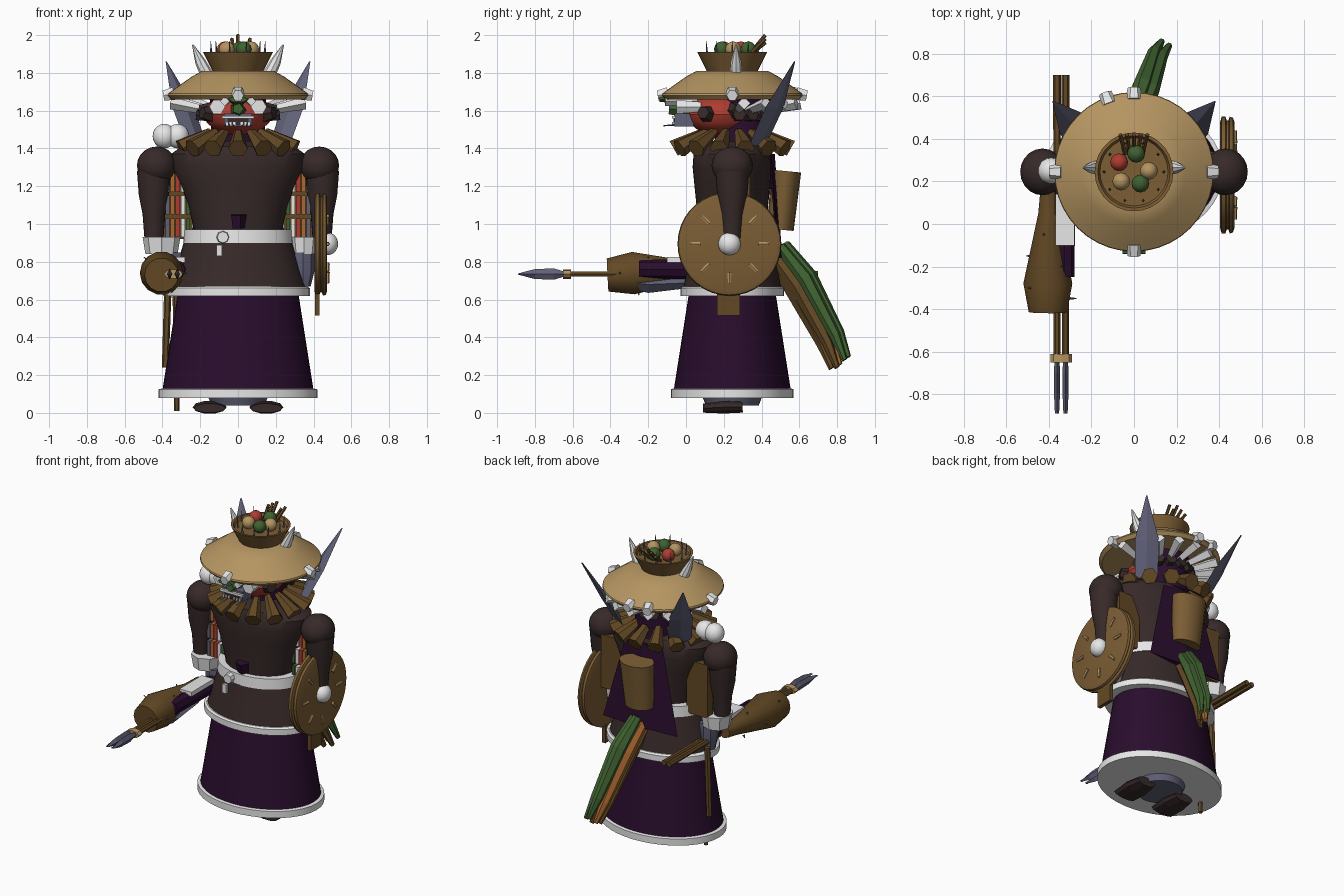
import bpy, bmesh, math
from mathutils import Vector, Matrix

start = bpy.data.objects.get("Cube")
if start:
    bpy.data.objects.remove(start, do_unlink=True)


def colour(name, r, g, b):
    m = bpy.data.materials.new(name)
    m.use_nodes = True
    m.diffuse_color = (r, g, b, 1)
    shader = next(n for n in m.node_tree.nodes if n.type == 'BSDF_PRINCIPLED')
    shader.inputs["Base Color"].default_value = (r, g, b, 1)
    return m


cloth = colour("dark brown cloth", .038, .023, .022)
purple = colour("deep purple", .022, .004, .026)
white = colour("bone white", .8, .8, .8)
straw = colour("straw", .46, .3, .12)
wood = colour("wood", .2, .11, .035)
bark = colour("dark wood", .125, .066, .018)
red = colour("red", .42, .045, .03)
green = colour("green", .05, .12, .03)
steel = colour("blue grey steel", .12, .12, .19)
orange = colour("orange", .4, .14, .03)

MID = .245  # body axis in y


def finish(name, bm, mat, smooth):
    bmesh.ops.recalc_face_normals(bm, faces=bm.faces)
    mesh = bpy.data.meshes.new(name)
    bm.to_mesh(mesh)
    bm.free()
    mesh.materials.append(mat)
    ob = bpy.data.objects.new(name, mesh)
    bpy.context.collection.objects.link(ob)
    if smooth:
        bpy.ops.object.select_all(action='DESELECT')
        ob.select_set(True)
        bpy.context.view_layer.objects.active = ob
        bpy.ops.object.shade_smooth_by_angle(angle=math.radians(35))
    return ob


def sweep(name, points, radii, mat, sides=6, smooth=False):
    """Closed tube through points; each radius is a number or a (side, depth) pair."""
    points = [Vector(p) for p in points]
    axis = (points[-1] - points[0]).normalized()
    ref = Vector((0, 1, 0)) if abs(axis.z) > .93 else Vector((0, 0, 1))
    side = ref.cross(axis).normalized()
    depth = axis.cross(side)
    bm = bmesh.new()
    rings = []
    for p, r in zip(points, radii):
        a, b = r if isinstance(r, tuple) else (r, r)
        turns = [math.tau * i / sides for i in range(sides)]
        rings.append([bm.verts.new(p + side * a * math.cos(t) + depth * b * math.sin(t)) for t in turns])
    for low, high in zip(rings, rings[1:]):
        for i in range(sides):
            j = (i + 1) % sides
            bm.faces.new((low[i], low[j], high[j], high[i]))
    bm.faces.new(rings[0])
    bm.faces.new(rings[-1])
    return finish(name, bm, mat, smooth)


def lathe(name, profile, mat, sides=40, x=0, y=MID):
    """Upright round part from (height, radius) pairs."""
    return sweep(name, [(x, y, z) for z, r in profile], [r for z, r in profile], mat, sides, True)


def ball(name, centre, size, mat, segments=20):
    bm = bmesh.new()
    bmesh.ops.create_uvsphere(bm, u_segments=segments, v_segments=segments // 2, radius=1)
    bm.transform(Matrix.Translation(centre) @ Matrix.Diagonal((*size, 1)))
    return finish(name, bm, mat, True)


def box(name, centre, size, mat):
    bm = bmesh.new()
    bmesh.ops.create_cube(bm, size=1)
    bm.transform(Matrix.Translation(centre) @ Matrix.Diagonal((*size, 1)))
    return finish(name, bm, mat, False)


def around(angle, radius, z):
    t = math.radians(angle)
    return (radius * math.cos(t), MID + radius * math.sin(t), z)


# Robe
lathe("skirt", [(.12, (.4, .31)), (.63, (.32, .23))], purple)
lathe("skirt_hem", [(.08, (.42, .325)), (.125, (.42, .325)), (.13, (.4, .31))], white)
lathe("coat_hem", [(.62, (.38, .275)), (.66, (.38, .275)), (.67, (.365, .265))], white)
lathe("coat_skirt", [(.66, (.36, .26)), (.91, (.285, .21))], cloth)
lathe("belt", [(.9, (.29, .22)), (.97, (.285, .215))], white)
lathe("torso", [(.96, (.23, .18)), (1.1, (.265, .19)), (1.2, (.3, .2)), (1.3, (.35, .21)),
                (1.37, (.355, .205)), (1.41, (.3, .19)), (1.44, (.18, .14))], cloth)
sweep("back_cape", [(0, .45, 1.37), (0, .49, .82)], [(.14, .02), (.28, .02)], purple, 4)
sweep("sash_knot", [(0, .06, .98), (0, .05, 1.05)], [.035, .045], purple, 5)
sweep("belt_buckle", [(-.08, .05, .93), (-.08, 0, .93)], [.035, .03], white, 8)
box("belt_pendant", (-.1, .005, .86), (.03, .02, .06), white)
lathe("underskirt", [(.04, .14), (.09, .16)], steel)

# Arms, books and boots
for s, word in ((-1, "right"), (1, "left")):
    ball(word + "_shoulder", (s * .43, MID, 1.31), (.105, .11, .1), cloth)
    lathe(word + "_upper_arm", [(.92, .05), (1.05, .06), (1.15, .08), (1.28, .09)], cloth, 20, s * .445)
    cuff_x, cuff_r = (-.405, .1) if s < 0 else (.35, .07)
    lathe(word + "_cuff", [(.84, cuff_r * .85), (.93, cuff_r)], white, 8, cuff_x)
    lathe(word + "_gauntlet", [(.67, .04), (.75, .06), (.85, .06)], steel, 8, s * .345)
    box(word + "_bookcase", (s * .32, .31, 1.1), (.16, .06, .36), bark)
    for row in range(3):
        for i, shade in enumerate((green, white, red, orange, steel)):
            box(word + "_book", (s * (.265 + i * .027), .25, .98 + row * .12), (.022, .07, .1), shade)
    sweep(word + "_boot", [(s * .15, .3, .03), (s * .15, .2, .03), (s * .15, .09, .025)],
          [(.07, .03), (.09, .035), (.085, .025)], cloth, 10)
    sweep(word + "_back_blade", [(s * .22, .38, 1.42), (s * .29, .47, 1.62), (s * .38, .575, 1.86)],
          [(.07, .02), (.075, .02), .004], steel, 4)

# Forearm and twin spears held forward
sweep("right_forearm", [(-.33, .25, .76), (-.33, -.25, .76)], [.055, .05], purple, 8)
box("forearm_plate", (-.325, .02, .81), (.09, .24, .03), white)
sweep("forearm_blade", [(-.35, .05, .69), (-.35, -.2, .68), (-.33, -.4, .7)], [.025, .045, .01], steel, 4)
sweep("club", [(-.4, .16, .76), (-.4, .05, .75), (-.405, -.28, .74), (-.405, -.415, .73)],
      [.04, .05, .115, .09], bark, 14, True)
for i in range(9):
    a = i * 2.4
    hub = Vector((-.405, -.35 + i * .05, .74))
    out = Vector((math.cos(a), 0, math.sin(a)))
    sweep("club_stud", [hub + out * .06, hub + out * (.135 - i * .008)], [.012, .002], steel, 4)
for x in (-.362, -.322):
    sweep("spear_shaft", [(x, .7, .735), (x, -.65, .735)], [.018, .016], bark)
    sweep("spear_head", [(x, -.64, .735), (x, -.7, .735), (x, -.8, .735), (x, -.89, .735)],
          [.012, (.014, .03), (.014, .026), (.01, .003)], steel, 4)
sweep("spear_binding", [(-.342, -.61, .735), (-.342, -.65, .735)], [(.05, .025)] * 2, straw, 8)
sweep("long_scabbard", [(-.325, .25, .7), (-.325, .25, .01)], [.022, .014], bark)
sweep("short_scabbard", [(-.37, .3, .7), (-.385, .3, .24)], [.02, .018], bark)

# Round shield on the left arm
SHIELD_Z = .895
rim = [(.405, .25), (.412, .275), (.43, .275), (.436, .257), (.444, .257), (.45, .275), (.465, .27), (.472, .25)]
sweep("shield", [(x, .23, SHIELD_Z) for x, r in rim], [r for x, r in rim], wood, 36, True)
ball("shield_boss", (.475, .23, SHIELD_Z), (.055, .06, .06), white)
for i in range(8):
    a = math.tau * i / 8
    out = Vector((0, math.cos(a), math.sin(a)))
    hub = Vector((.474, .23, SHIELD_Z))
    sweep("shield_peg", [hub + out * .15, hub + out * .21], [.012, .009], straw)
box("shield_handle", (.42, .225, .6), (.025, .12, .17), bark)

# Quiver and hanging leaf tail
sweep("quiver", [(0, .5, .97), (0, .53, 1.28)], [(.1, .07), (.12, .08)], wood, 16, True)
strips = [(green, 0, .02, .025), (green, .035, 0, .01), (orange, -.02, -.025, -.015), (bark, .02, -.04, -.03),
          (bark, -.02, -.07, -.035)]
for shade, dx, dy, dz in strips:
    trail = [(0, .5, .87), (.04, .63, .7), (.095, .79, .4), (.13, .84, .27)]
    sweep("tail_leaf", [(x + dx, y + dy, z + dz) for x, y, z in trail], [.03, .045, .03, .015], shade)

# Log collar round the neck
lathe("neck", [(1.4, .15), (1.55, .14), (1.67, .15)], purple, 16, 0, .3)
for i in range(14):
    angle = 360 * (i + .5) / 14
    sweep("collar_log", [around(angle, .15, 1.49), around(angle, .31, 1.4)], [.022, .052], bark)

# Masked head
ball("face", (0, .19, 1.58), (.18, .19, .11), red, 16)
box("snout", (0, -.01, 1.55), (.15, .1, .07), steel)
box("mouth", (0, -.063, 1.54), (.11, .008, .035), cloth)
box("moustache", (0, -.065, 1.565), (.17, .02, .015), white)
sweep("nose", [(0, .05, 1.6), (0, -.09, 1.61)], [.05, .03], green, 5)
sweep("brow_leaf", [(0, 0, 1.65), (0, -.14, 1.66)], [(.05, .02), (.055, .015)], green)
for s in (-1, 1):
    sweep("eye_plate", [(s * .11, .08, 1.62), (s * .11, -.05, 1.62)], [.03, .042], white)
    sweep("brow_bone", [(s * .06, .06, 1.65), (s * .07, -.11, 1.65)], [.02, .025], white, 4)
    sweep("cheek_plate", [(s * .13, .12, 1.58), (s * .19, .09, 1.59)], [.05, .035], cloth)
    sweep("temple_plate", [(s * .14, .26, 1.6), (s * .2, .28, 1.6)], [.05, .035], cloth)
    for i in range(3):
        x = s * (.02 + i * .02)
        sweep("whisker", [(x, 0, 1.53), (x * 1.2, -.12, 1.52)], [.006, .003], steel, 4)
        box("tooth", (x, -.068, 1.53), (.012, .012, .02), white)
for angle in range(10, 171, 20):
    sweep("hair_bone", [around(angle, .16, 1.6), around(angle, .36, 1.64)], [.02, .034], white, 4)
    sweep("hair_bead", [around(angle, .15, 1.57), around(angle, .22, 1.58)], [.03, .035], cloth)

# Wide straw hat with fruit bowl
lathe("hat_brim", [(1.66, .355), (1.68, .375), (1.69, .372), (1.72, .33), (1.78, .245), (1.81, .19)], straw)
lathe("hat_bowl", [(1.8, .13), (1.91, .185), (1.91, .17), (1.89, .16)], wood, 28)
for angle in (0, 90, 110, 180, 270):
    sweep("brim_charm", [around(angle, .34, 1.69), around(angle, .395, 1.68)], [.04, .03], white)
for s in (-1, 1):
    sweep("hat_horn", [(s * .16, .265, 1.78), (s * .2, .265, 1.86), (s * .24, .265, 1.95)],
          [.035, .028, .004], white, 8, True)
fruits = [(-.07, .29, red), (.01, .33, green), (.07, .25, straw), (.03, .19, green), (-.06, .2, straw)]
for x, y, shade in fruits:
    ball("fruit", (x, y, 1.925), (.042, .042, .042), shade, 12)
for i in range(5):
    x = (i - 2) * .02
    sweep("bowl_stick", [(x, .33, 1.89), (x * 1.6, .42, 1.96 + i % 3 * .02)], [.011, .01], bark, 5)
for i in range(10):
    angle = i * 36
    sweep("bowl_thorn", [around(angle, .14, 1.88), around(angle, .145, 1.97)], [.008, .001], steel, 4)

# Pale orbs behind the right shoulder
for x in (-.39, -.32):
    ball("shoulder_orb", (x, .25, 1.465), (.062, .062, .065), white)
